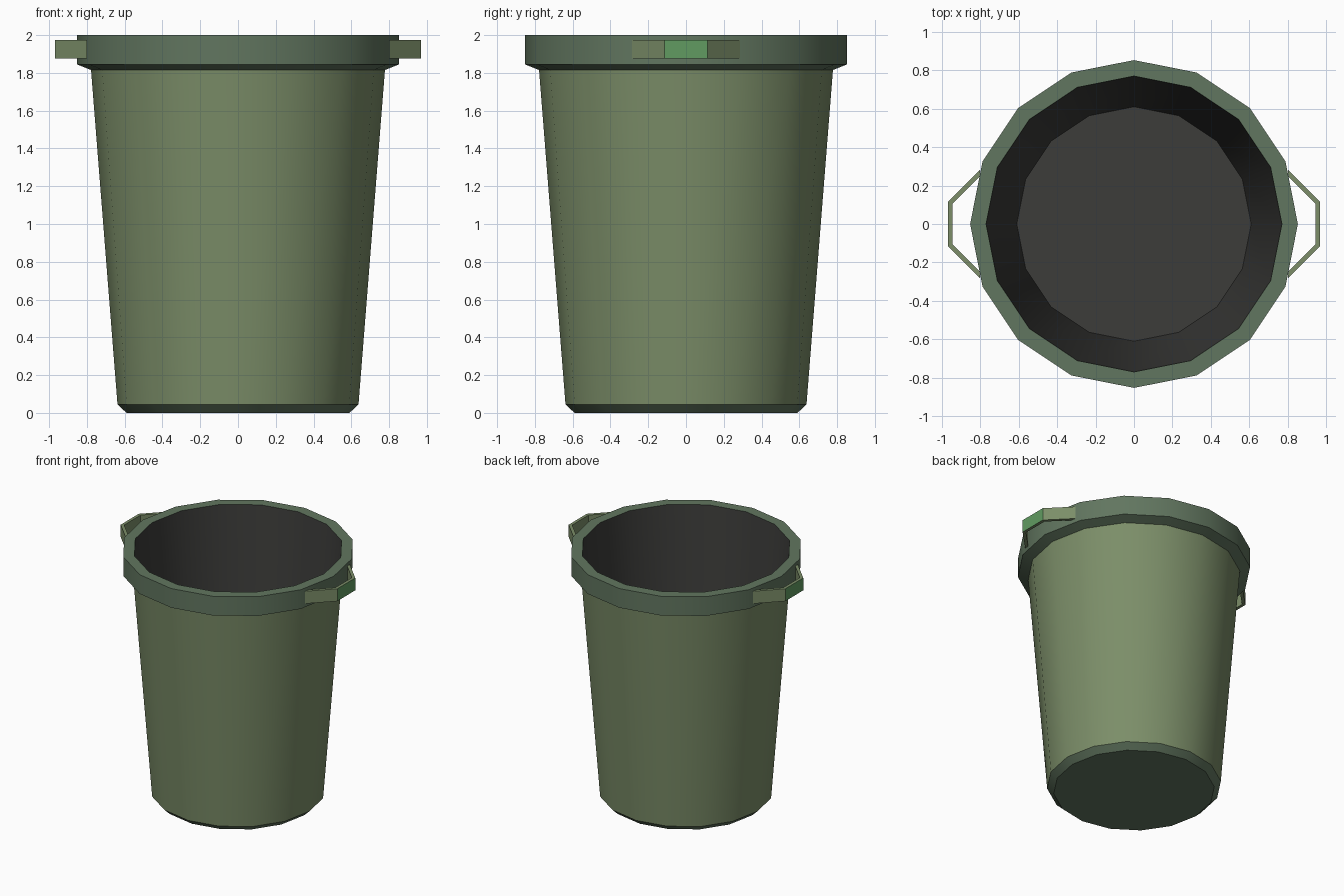
import bpy, math

if "Cube" in bpy.data.objects:
    bpy.data.objects.remove(bpy.data.objects["Cube"])

SIDES = 16


def material(name, rgb):
    m = bpy.data.materials.new(name)
    m.diffuse_color = (*rgb, 1)
    m.use_nodes = True
    m.node_tree.nodes["Principled BSDF"].inputs["Base Color"].default_value = m.diffuse_color
    return m


body_green = material("body_green", (0.20, 0.27, 0.14))
rim_green = material("rim_green", (0.12, 0.18, 0.115))
liner_grey = material("liner_grey", (0.045, 0.045, 0.042))
handle_olive = material("handle_olive", (0.20, 0.27, 0.14))
handle_green = material("handle_green", (0.12, 0.33, 0.12))


def make_object(name, verts, faces, mats, indices):
    mesh = bpy.data.meshes.new(name)
    mesh.from_pydata(verts, [], faces)
    for m in mats:
        mesh.materials.append(m)
    for poly, i in zip(mesh.polygons, indices):
        poly.material_index = i
    mesh.update()
    obj = bpy.data.objects.new(name, mesh)
    bpy.context.collection.objects.link(obj)
    return obj


# Bin: closed profile (radius, z) spun round, from underside to inner floor
profile = [(0.59, 0), (0.638, 0.045), (0.778, 1.815), (0.853, 1.845),
           (0.853, 2.0), (0.77, 2.0), (0.61, 0.045)]
band_mats = [1, 0, 1, 1, 1, 2]
verts, faces, indices = [], [], []
for r, z in profile:
    for k in range(SIDES):
        a = math.tau * k / SIDES
        verts.append((r * math.cos(a), r * math.sin(a), z))
for band, mat in enumerate(band_mats):
    for k in range(SIDES):
        a, b = band * SIDES + k, band * SIDES + (k + 1) % SIDES
        faces.append((a, b, b + SIDES, a + SIDES))
        indices.append(mat)
last = (len(profile) - 1) * SIDES
faces += [tuple(reversed(range(SIDES))), tuple(range(last, last + SIDES))]
indices += [1, 2]
bin_body = make_object("bin_body", verts, faces,
                       [body_green, rim_green, liner_grey], indices)
bpy.context.view_layer.objects.active = bin_body
bin_body.select_set(True)
bpy.ops.object.shade_smooth_by_angle(angle=math.radians(30))

# Handles: bent flat strips meeting the rim on each side
outer = [(0.80, -0.285), (0.968, -0.115), (0.968, 0.115), (0.80, 0.285)]
inner = [(0.804, -0.247), (0.944, -0.105), (0.944, 0.105), (0.804, 0.247)]
Z0, Z1 = 1.875, 1.975
for name, s in (("right_handle", 1), ("left_handle", -1)):
    verts = [(s * x, s * y, z) for z in (Z0, Z1) for x, y in outer + inner]
    faces, indices = [], []
    for i in range(3):
        faces += [(i, i + 1, i + 9, i + 8),           # outside
                  (i + 5, i + 4, i + 12, i + 13),     # inside
                  (i + 8, i + 9, i + 13, i + 12),     # top
                  (i + 1, i, i + 4, i + 5)]           # bottom
        indices += [1 if i == 1 else 0, 0, 0, 0]
    faces += [(0, 8, 12, 4), (11, 3, 7, 15)]
    indices += [0, 0]
    make_object(name, verts, faces, [handle_olive, handle_green], indices)
